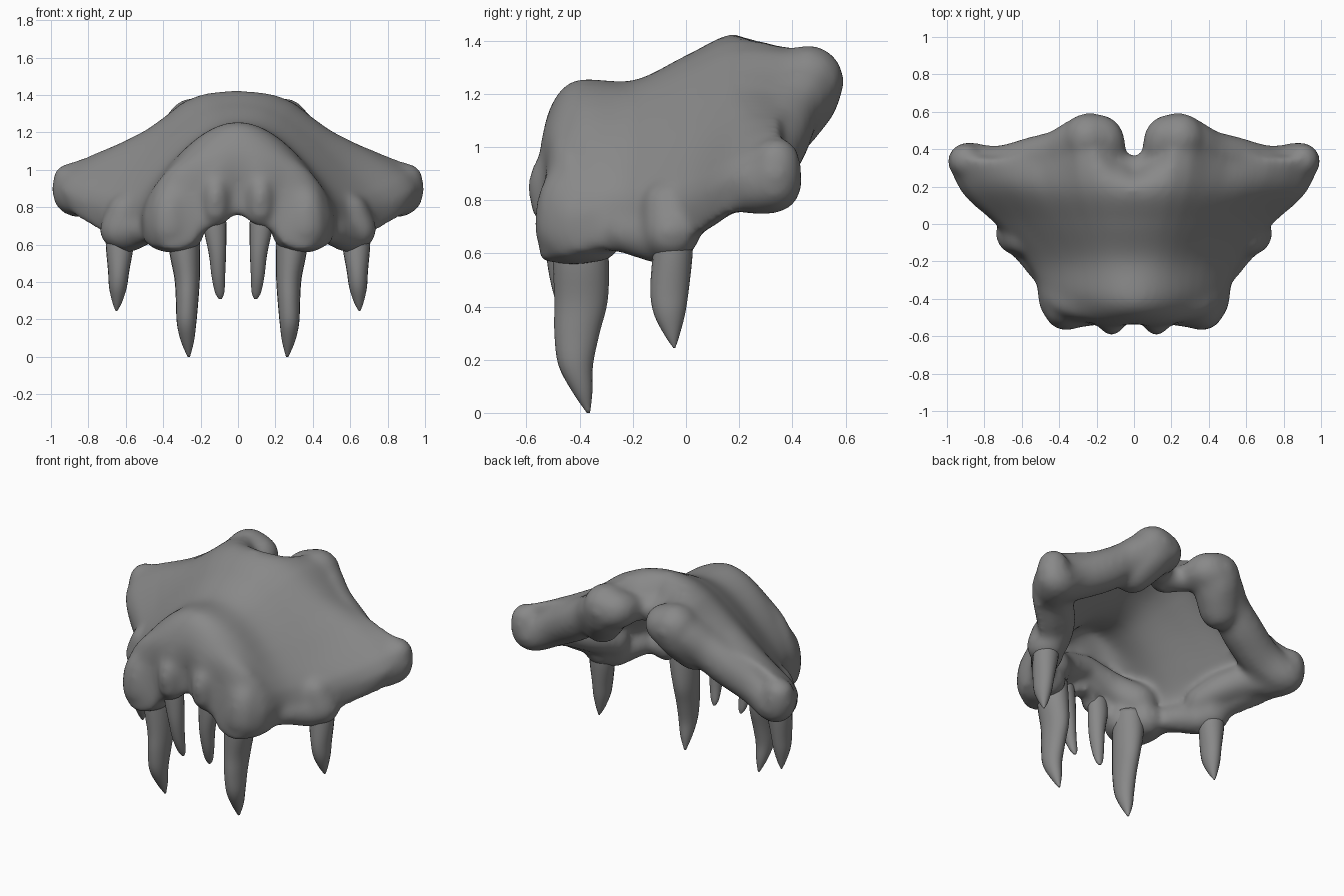
import bpy, bmesh, math
from mathutils import Vector, Matrix

grey = bpy.data.materials.new("dark_grey")
grey.diffuse_color = (.25, .25, .25, 1)

def make(name, bm):
    me = bpy.data.meshes.new(name)
    bm.to_mesh(me); bm.free()
    me.materials.append(grey)
    ob = bpy.data.objects.new(name, me)
    bpy.context.collection.objects.link(ob)
    return ob

def spline(pts, t):
    """Catmull-Rom sample of a list of tuples."""
    n = len(pts) - 1
    i = min(int(t * n), n - 1); f = t * n - i
    a, b, c, d = (pts[max(0, min(n, k))] for k in (i - 1, i, i + 1, i + 2))
    return [0.5 * (2*q + (r - p)*f + (2*p - 5*q + 4*r - s)*f*f + (3*q - p - 3*r + s)*f**3)
            for p, q, r, s in zip(a, b, c, d)]

# Vaulted shell: half sections running from lower edge to centreline, front lip to rear rim
sections = [
    [(.47,-.47,.59),(.37,-.55,.57),(.26,-.55,.59),(.17,-.54,.68),(.08,-.54,.70),(0,-.51,.76)],
    [(.50,-.40,.60),(.485,-.48,.75),(.34,-.54,.80),(.22,-.53,.85),(.11,-.56,.85),(0,-.52,.88)],
    [(.51,-.32,.61),(.505,-.40,.79),(.39,-.47,.97),(.25,-.51,1.04),(.12,-.53,1.08),(0,-.53,1.09)],
    [(.53,-.24,.60),(.52,-.30,.79),(.42,-.36,.95),(.28,-.39,1.11),(.14,-.42,1.21),(0,-.43,1.25)],
    [(.61,-.17,.59),(.59,-.18,.79),(.46,-.20,.95),(.30,-.20,1.11),(.15,-.20,1.22),(0,-.20,1.25)],
    [(.71,.00,.65),(.74,.00,.83),(.60,.00,.97),(.38,.00,1.17),(.18,.00,1.31),(0,.00,1.345)],
    [(.88,.17,.75),(.92,.17,.91),(.71,.20,1.08),(.46,.20,1.23),(.23,.20,1.39),(0,.20,1.425)],
    [(.90,.36,.79),(.99,.36,.985),(.74,.35,1.10),(.48,.40,1.19),(.25,.44,1.375),(0,.32,1.25)],
]
bm = bmesh.new()
NR, NC = 30, 24
grid = []
for r in range(NR + 1):
    half = [spline([s[k] for s in sections], r / NR) for k in range(6)]
    full = half + [[-x, y, z] for x, y, z in reversed(half[:-1])]
    grid.append([bm.verts.new(spline(full, c / NC)) for c in range(NC + 1)])
for r in range(NR):
    for c in range(NC):
        bm.faces.new((grid[r][c], grid[r+1][c], grid[r+1][c+1], grid[r][c+1]))
shell = make("shell", bm)
sol = shell.modifiers.new("thickness", 'SOLIDIFY')
sol.thickness, sol.offset = .10, -1

# Rounded masses: (x, y, z, radius) paths swept with spheres, mirrored
rim = [(.90,.34,.945,.095),(.87,.325,.86,.115),(.72,.30,.93,.125),(.53,.345,1.04,.13),(.40,.39,1.13,.12),
       (.27,.45,1.22,.13),(.17,.46,1.245,.12),(.11,.34,1.23,.08),(0,.27,1.22,.09)]
masses = [
    rim,
    [(.245,.46,1.25,.14),(.26,.44,1.19,.14),(.33,.38,1.08,.12)],            # rear lobes
    [(.85,.28,.86,.12),(.75,.17,.86,.11),(.62,.06,.80,.10),(.55,-.06,.74,.09)],  # wing edge
    [(.12,-.48,.97,.06),(.12,-.525,.88,.07),(.12,-.52,.78,.07)],            # small tooth gums
    [(.34,-.43,.88,.09),(.36,-.445,.79,.12),(.36,-.445,.69,.13)],           # fang gums
    [(.29,-.44,.67,.115),(.38,-.42,.68,.125),(.37,-.34,.67,.11)],
    [(0,-.44,.93,.08),(.20,-.43,.86,.10),(.33,-.36,.78,.12)],               # inner gum ramp
    [(.60,-.07,.78,.10),(.63,-.055,.68,.115)],                              # side tooth gums
    [(.49,-.24,.68,.08),(.58,-.10,.655,.10)],
]
bm = bmesh.new()
dg = bpy.context.evaluated_depsgraph_get()
bm.from_object(shell, dg)
for path in masses:
    steps = 8 * (len(path) - 1)
    for k in range(steps + 1):
        x, y, z, rad = spline(path, k / steps)
        for s in (1, -1):
            bmesh.ops.create_icosphere(bm, subdivisions=2, radius=rad,
                                       matrix=Matrix.Translation((s * x, y, z)))
bpy.data.objects.remove(shell)
jaw = make("upper_jaw", bm)
rm = jaw.modifiers.new("fuse", 'REMESH')
rm.mode, rm.voxel_size, rm.use_smooth_shade = 'VOXEL', .016, True
sm = jaw.modifiers.new("soften", 'SMOOTH')
sm.factor, sm.iterations = .5, 26

# Teeth: rings of (x, y, z, half width, half depth), tip last
teeth = {
    "fang": [(.29,-.40,.70,.085,.10),(.285,-.395,.56,.082,.105),(.272,-.395,.42,.068,.10),
             (.272,-.41,.30,.06,.085),(.275,-.415,.18,.052,.065),(.27,-.39,.08,.034,.038),(.263,-.367,0,.006,.006)],
    "front_tooth": [(.125,-.48,.78,.06,.05),(.122,-.475,.68,.06,.055),(.11,-.47,.55,.046,.05),
                    (.105,-.455,.43,.036,.038),(.098,-.435,.345,.025,.022),(.095,-.425,.31,.008,.008)],
    "side_tooth": [(.63,-.045,.70,.075,.07),(.632,-.05,.60,.075,.075),(.638,-.062,.46,.057,.072),
                   (.642,-.062,.37,.047,.058),(.646,-.052,.29,.025,.027),(.65,-.044,.245,.004,.004)],
}
for name, path in teeth.items():
    for s, side in ((1, "right"), (-1, "left")):
        bm = bmesh.new()
        rings = []
        for k in range(25):
            x, y, z, a, b = spline(path, k / 24)
            rings.append([bm.verts.new((s * x + a * math.cos(t), y + b * math.sin(t), z))
                          for t in (i * math.tau / 20 for i in range(20))])
        for p, q in zip(rings, rings[1:]):
            for i in range(20):
                bm.faces.new((p[i], q[i], q[i-1], p[i-1]))
        bm.faces.new(rings[0]); bm.faces.new(rings[-1])
        bmesh.ops.recalc_face_normals(bm, faces=bm.faces)
        for f in bm.faces:
            f.smooth = True
        make(f"{name}_{side}", bm)
